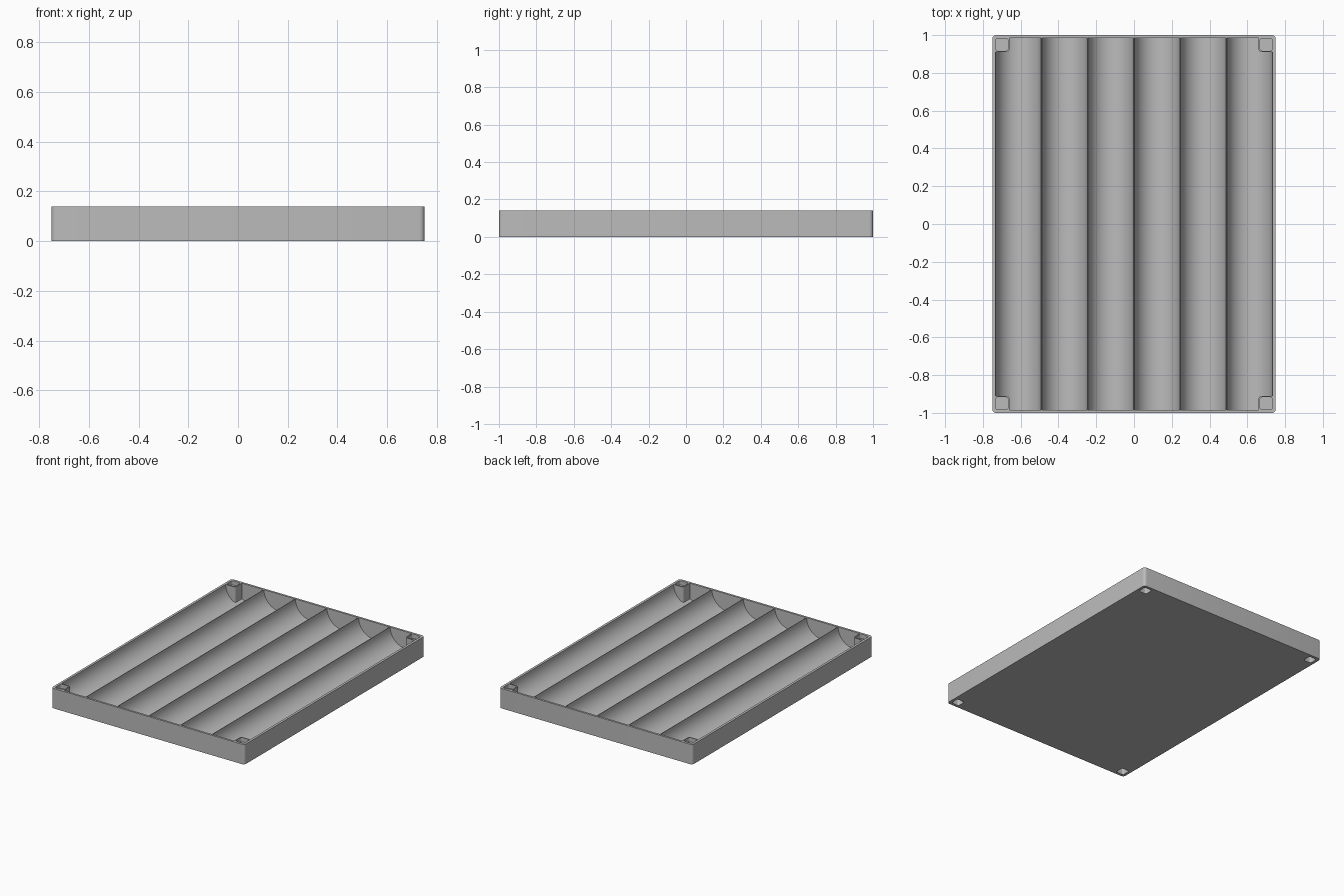
import bpy, bmesh, math
from mathutils import Matrix

cube = bpy.data.objects.get("Cube")
if cube:
    bpy.data.objects.remove(cube, do_unlink=True)

WIDTH, LENGTH, HEIGHT = 1.5, 2.0, 0.14
WALL = 0.015
PITCH, RADIUS = 0.245, 0.1205
CORNERS = [(sx, sy) for sx in (-1, 1) for sy in (-1, 1)]

grey = bpy.data.materials.new("plain grey")
grey.use_nodes = True
grey.diffuse_color = (0.5, 0.5, 0.5, 1)
grey.node_tree.nodes["Principled BSDF"].inputs["Base Color"].default_value = (0.5, 0.5, 0.5, 1)


def finish(bm, name):
    bmesh.ops.recalc_face_normals(bm, faces=bm.faces)
    mesh = bpy.data.meshes.new(name)
    bm.to_mesh(mesh)
    bm.free()
    mesh.materials.append(grey)
    obj = bpy.data.objects.new(name, mesh)
    bpy.context.collection.objects.link(obj)
    return obj


def rounded_block(name, x, y, sx, sy, z0, z1, radius):
    """Block with rounded upright edges."""
    bm = bmesh.new()
    place = Matrix.Translation((x, y, (z0 + z1) / 2)) @ Matrix.Diagonal((sx, sy, z1 - z0, 1))
    bmesh.ops.create_cube(bm, size=1, matrix=place)
    upright = [e for e in bm.edges if abs(e.verts[0].co.z - e.verts[1].co.z) > 1e-4]
    bmesh.ops.bevel(bm, geom=upright, offset=radius, segments=6, profile=0.5, affect='EDGES')
    return finish(bm, name)


def trough_cutter(x):
    """Round bar lying along the tray."""
    bm = bmesh.new()
    place = Matrix.Translation((x, 0, HEIGHT + 0.0005)) @ Matrix.Rotation(math.pi / 2, 4, 'X')
    bmesh.ops.create_cone(bm, cap_ends=True, segments=96, radius1=RADIUS, radius2=RADIUS,
                          depth=LENGTH - 2 * WALL, matrix=place)
    return finish(bm, "trough_cutter")


def cut(target, cutter):
    cutter.hide_render = True
    mod = target.modifiers.new("cut", 'BOOLEAN')
    mod.operation, mod.solver, mod.object = 'DIFFERENCE', 'EXACT', cutter
    bpy.context.view_layer.objects.active = target
    bpy.ops.object.modifier_apply(modifier=mod.name)


def discard(obj):
    bpy.data.objects.remove(obj, do_unlink=True)


# Tray body
tray = rounded_block("tray", 0, 0, WIDTH, LENGTH, 0, HEIGHT, 0.02)

# Volumes kept solid as corner posts
posts = [rounded_block("post_keeper", sx * 0.71, sy * 0.96, 0.1, 0.1, -0.1, 0.4, 0.015)
         for sx, sy in CORNERS]

# Six half-round troughs, stopping at the posts
for i in range(6):
    cutter = trough_cutter((i - 2.5) * PITCH)
    if i in (0, 5):
        for post in posts:
            if post.data.vertices[0].co.x * (i - 2.5) > 0:
                cut(cutter, post)
    cut(tray, cutter)
    discard(cutter)
for post in posts:
    discard(post)

# Square sockets above and below each post
for sx, sy in CORNERS:
    for size, z0, z1 in ((0.066, HEIGHT - 0.03, HEIGHT + 0.1), (0.06, -0.1, 0.05)):
        cutter = rounded_block("socket_cutter", sx * 0.70, sy * 0.95, size, size, z0, z1, 0.012)
        cut(tray, cutter)
        discard(cutter)

# Smooth curves, crisp edges
bpy.ops.object.select_all(action='DESELECT')
tray.select_set(True)
bpy.context.view_layer.objects.active = tray
bpy.ops.object.shade_smooth_by_angle(angle=math.radians(30))
